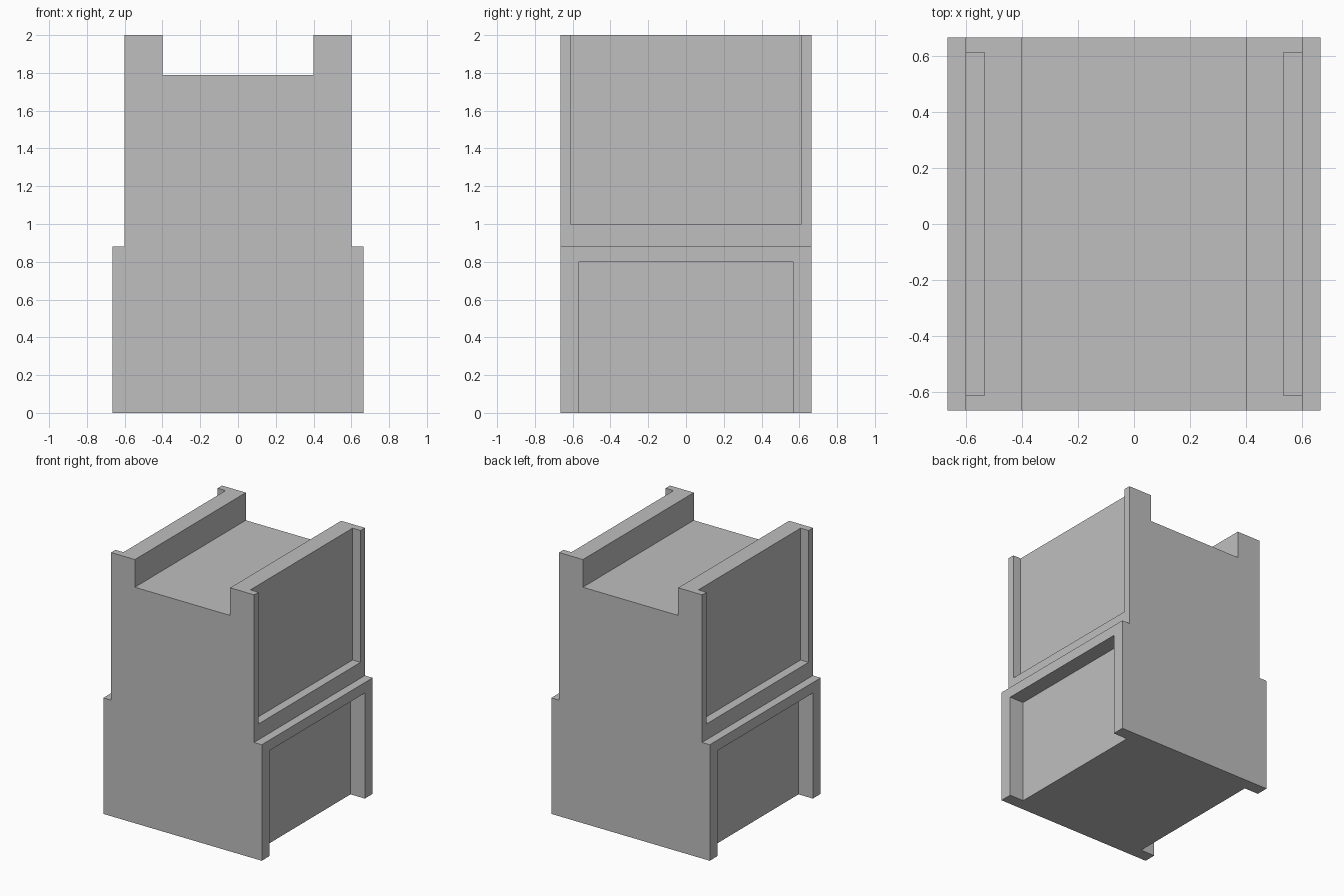
import bpy
import bmesh

cube = bpy.data.objects.get("Cube")
if cube:
    bpy.data.objects.remove(cube, do_unlink=True)

# Single grey finish
grey = bpy.data.materials.new("light_grey")
grey.use_nodes = True
colour = (0.52, 0.52, 0.52, 1.0)
grey.diffuse_color = colour
grey.node_tree.nodes["Principled BSDF"].inputs["Base Color"].default_value = colour

HALF = 0.665        # half depth, and half width of the base
UPPER = 0.60        # half width of the upper block
LEDGE = 0.88        # top of the base
TOP = 2.0
FLOOR = 1.79        # floor of the channel along the top
CHANNEL = 0.40      # half width of the channel
SPILL = 0.2         # how far cutters reach past the surface


def extrude_profile(name, profile, half_depth):
    """Extrude a closed x-z outline along y into a solid."""
    bm = bmesh.new()
    face = bm.faces.new([bm.verts.new((x, -half_depth, z)) for x, z in profile])
    result = bmesh.ops.extrude_face_region(bm, geom=[face])
    verts = [v for v in result["geom"] if isinstance(v, bmesh.types.BMVert)]
    bmesh.ops.translate(bm, verts=verts, vec=(0, 2 * half_depth, 0))
    bmesh.ops.recalc_face_normals(bm, faces=bm.faces)
    mesh = bpy.data.meshes.new(name)
    bm.to_mesh(mesh)
    bm.free()
    mesh.materials.append(grey)
    obj = bpy.data.objects.new(name, mesh)
    bpy.context.collection.objects.link(obj)
    return obj


# Stepped block with a channel along the top
right_half = [(HALF, 0), (HALF, LEDGE), (UPPER, LEDGE), (UPPER, TOP),
              (CHANNEL, TOP), (CHANNEL, FLOOR)]
left_half = [(-x, z) for x, z in reversed(right_half)]
body = extrude_profile("stepped_block", right_half + left_half, HALF)


def side_recess(name, side, inner, half_depth, low, high):
    """Cut a rectangular recess into one side of the block."""
    a, b = side * inner, side * (HALF + SPILL)
    cutter = extrude_profile(name, [(a, low), (b, low), (b, high), (a, high)], half_depth)
    cutter.hide_render = True
    cut = body.modifiers.new(name, "BOOLEAN")
    cut.operation = "DIFFERENCE"
    cut.solver = "EXACT"
    cut.object = cutter
    return cutter


# Upper recesses open at the top, lower recesses open at the bottom
cutters = []
for side, label in ((1, "left"), (-1, "right")):
    cutters.append(side_recess(label + "_upper_recess", side, 0.533, 0.612, 1.0, TOP + SPILL))
    cutters.append(side_recess(label + "_lower_recess", side, 0.545, 0.57, -SPILL, 0.80))

# Bake the cuts and discard the cutters
bpy.context.view_layer.update()
evaluated = body.evaluated_get(bpy.context.evaluated_depsgraph_get())
finished = bpy.data.meshes.new_from_object(evaluated)
body.modifiers.clear()
body.data = finished
for cutter in cutters:
    bpy.data.objects.remove(cutter, do_unlink=True)
